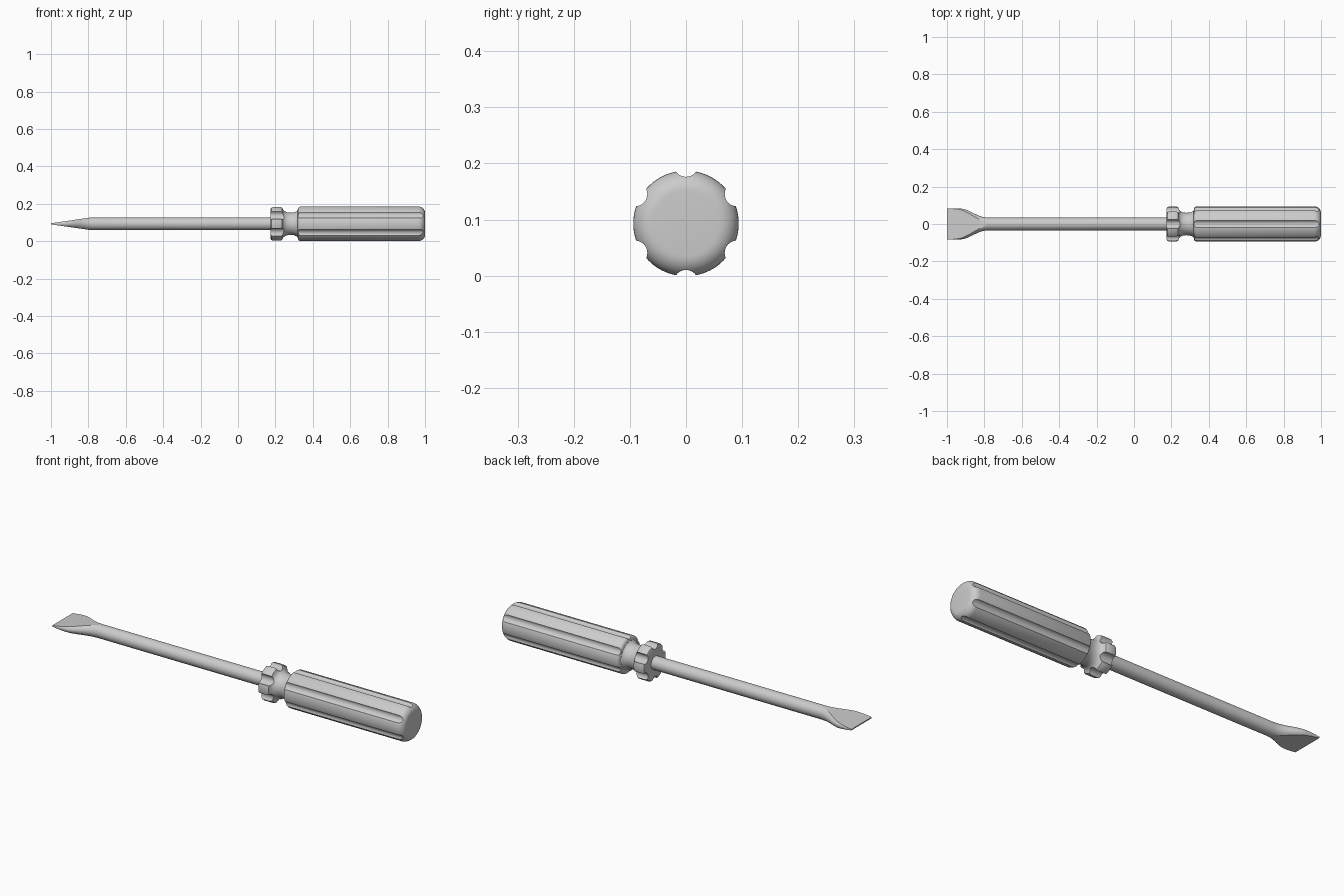
import bpy, bmesh
from math import sin, cos, pi, radians
from mathutils import Vector

if "Cube" in bpy.data.objects:
    bpy.data.objects.remove(bpy.data.objects["Cube"])

AXIS_Z = 0.093


def make_object(name, bm):
    bmesh.ops.recalc_face_normals(bm, faces=bm.faces)
    mesh = bpy.data.meshes.new(name)
    bm.to_mesh(mesh)
    bm.free()
    obj = bpy.data.objects.new(name, mesh)
    bpy.context.collection.objects.link(obj)
    obj.location.z = AXIS_Z
    return obj


def loft(bm, sections, sides):
    """Skin ellipses (x, half width, half height) along x and cap the ends."""
    rings = [[bm.verts.new((x, w * cos(2 * pi * i / sides), h * sin(2 * pi * i / sides)))
              for i in range(sides)] for x, w, h in sections]
    for a, b in zip(rings, rings[1:]):
        for i in range(sides):
            j = (i + 1) % sides
            bm.faces.new((a[i], a[j], b[j], b[i]))
    bm.faces.new(rings[0])
    bm.faces.new(rings[-1])


def smooth(obj, angle):
    bpy.ops.object.select_all(action='DESELECT')
    obj.select_set(True)
    bpy.context.view_layer.objects.active = obj
    bpy.ops.object.shade_smooth_by_angle(angle=radians(angle))


# Handle: collar, waisted neck, grip and rounded butt
profile = [(0.175, 0.083), (0.178, 0.089), (0.186, 0.093), (0.228, 0.093), (0.236, 0.089),
           (0.239, 0.082), (0.243, 0.073), (0.252, 0.066), (0.265, 0.061), (0.280, 0.060),
           (0.298, 0.061), (0.312, 0.066), (0.319, 0.073), (0.321, 0.084), (0.325, 0.090),
           (0.333, 0.094)]
fillet = 0.036
profile += [(1 - fillet + fillet * sin(a * pi / 16), 0.094 - fillet + fillet * cos(a * pi / 16))
            for a in range(9)]
bm = bmesh.new()
loft(bm, [(x, r, r) for x, r in profile], 96)
handle = make_object("handle", bm)

# Six finger grooves in the grip, and six deeper notches in the collar
bm = bmesh.new()
for x0, x1, centre, radius in ((0.29, 1.1, 0.105, 0.022), (0.1, 0.26, 0.094, 0.024)):
    for k in range(6):
        a = radians(30 + 60 * k)
        part = bmesh.new()
        loft(part, [(x0, radius, radius), (x1, radius, radius)], 32)
        bmesh.ops.translate(part, verts=part.verts, vec=(0, centre * cos(a), centre * sin(a)))
        bmesh.ops.recalc_face_normals(part, faces=part.faces)
        temp = bpy.data.meshes.new("temp")
        part.to_mesh(temp)
        part.free()
        bm.from_mesh(temp)
        bpy.data.meshes.remove(temp)
cutter = make_object("groove_cutter", bm)
cutter.hide_render = True
mod = handle.modifiers.new("grooves", 'BOOLEAN')
mod.operation = 'DIFFERENCE'
mod.solver = 'EXACT'
mod.object = cutter
bpy.context.view_layer.objects.active = handle
bpy.ops.object.modifier_apply(modifier=mod.name)
bpy.data.objects.remove(cutter)
smooth(handle, 30)

# Shaft with flared blade, ground flat to a wedge above and below
R = 0.034
flare = [(-1.0, 0.083), (-0.96, 0.084), (-0.93, 0.083), (-0.91, 0.080), (-0.89, 0.073),
         (-0.87, 0.064), (-0.85, 0.054), (-0.83, 0.045), (-0.81, 0.038), (-0.785, R)]
bm = bmesh.new()
loft(bm, [(x, w, R) for x, w in flare] + [(0.2, R, R)], 64)
for s in (1, -1):
    slope = (R - 0.003) / 0.215
    cut = bmesh.ops.bisect_plane(bm, geom=bm.verts[:] + bm.edges[:] + bm.faces[:],
                                 plane_co=(-1, 0, s * 0.003),
                                 plane_no=Vector((-slope, 0, s)), clear_outer=True)
    edges = [e for e in bm.edges if e.is_boundary]
    bmesh.ops.holes_fill(bm, edges=edges, sides=0)
shaft = make_object("shaft_and_blade", bm)
smooth(shaft, 25)
